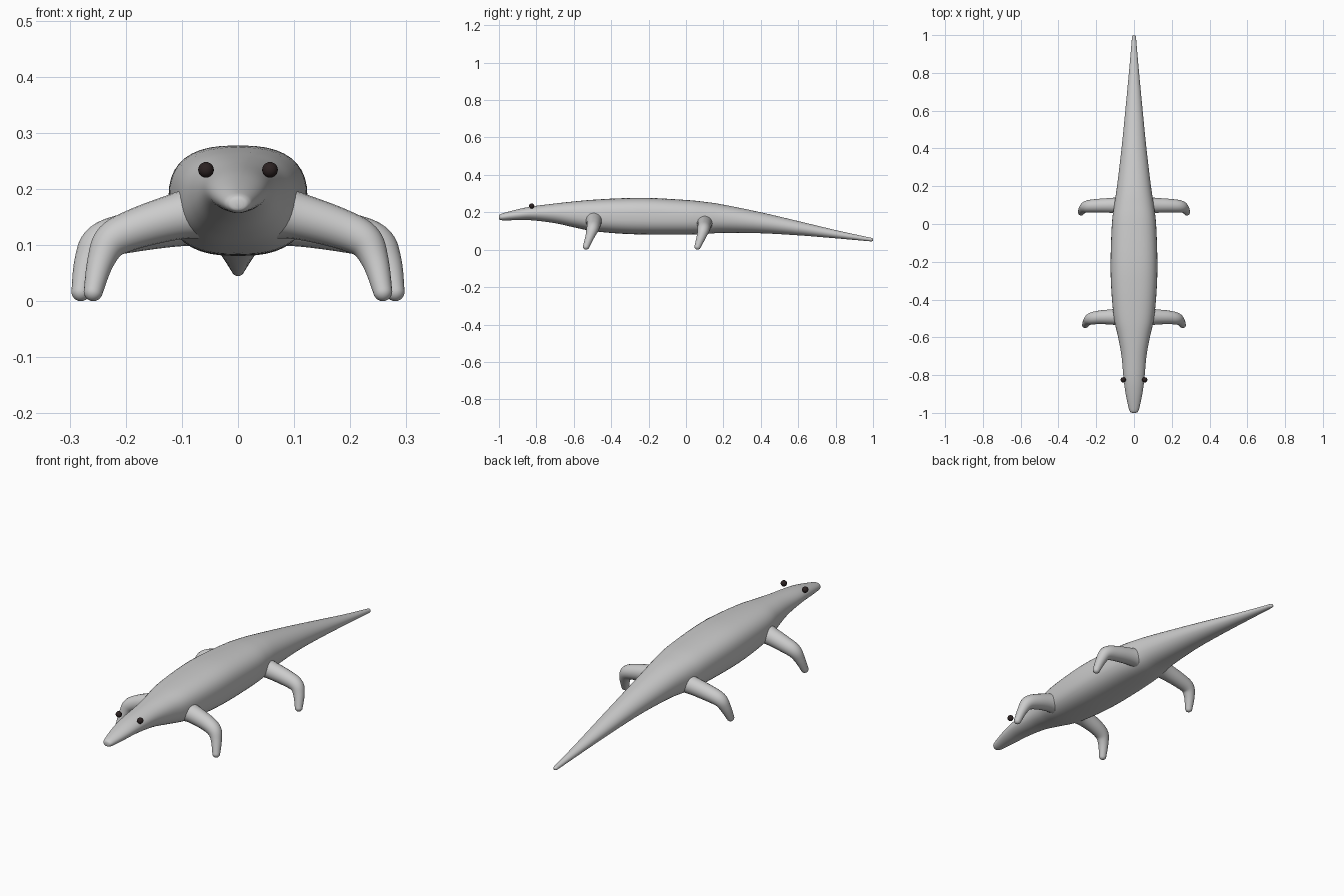
import bpy, bmesh, math
from mathutils import Vector

cube = bpy.data.objects.get("Cube")
if cube:
    bpy.data.objects.remove(cube)


def material(name, colour):
    m = bpy.data.materials.new(name)
    m.use_nodes = True
    m.diffuse_color = colour
    m.node_tree.nodes["Principled BSDF"].inputs["Base Color"].default_value = colour
    return m


skin = material("pale grey skin", (0.6, 0.6, 0.6, 1))
eye_dark = material("dark brown eye", (0.025, 0.016, 0.016, 1))


def smooth_rows(rows, steps):
    """Catmull-Rom interpolation of rows of numbers."""
    out = []
    last = len(rows) - 1
    for i in range(last):
        p = [rows[max(0, min(last, i + k))] for k in (-1, 0, 1, 2)]
        for s in range(steps):
            t = s / steps
            out.append([b + 0.5 * t * (c - a + t * (2 * a - 5 * b + 4 * c - d
                        + t * (3 * (b - c) + d - a))) for a, b, c, d in zip(*p)])
    return out + [list(rows[-1])]


def loft(name, rings, mat):
    """Skin a list of closed rings and cap both ends."""
    bm = bmesh.new()
    loops = [[bm.verts.new(v) for v in ring] for ring in rings]
    n = len(loops[0])
    for a, b in zip(loops, loops[1:]):
        for i in range(n):
            j = (i + 1) % n
            bm.faces.new((a[i], a[j], b[j], b[i]))
    bm.faces.new(loops[0])
    bm.faces.new(loops[-1])
    bmesh.ops.recalc_face_normals(bm, faces=bm.faces)
    for f in bm.faces:
        f.smooth = True
    mesh = bpy.data.meshes.new(name)
    bm.to_mesh(mesh)
    bm.free()
    mesh.materials.append(mat)
    obj = bpy.data.objects.new(name, mesh)
    bpy.context.collection.objects.link(obj)
    return obj


def mirror(obj, centre):
    mod = obj.modifiers.new("mirror", "MIRROR")
    mod.mirror_object = centre


def spow(v, e):
    return math.copysign(abs(v) ** e, v)


# Body from snout to tail tip: y, half width, bottom, top, squareness
stations = [
    (-1.0, 0.008, 0.165, 0.181, 2), (-0.995, 0.019, 0.16, 0.188, 2),
    (-0.975, 0.028, 0.157, 0.196, 2), (-0.9, 0.044, 0.158, 0.216, 2),
    (-0.82, 0.055, 0.157, 0.232, 2), (-0.7, 0.066, 0.142, 0.247, 2.1),
    (-0.6, 0.084, 0.12, 0.258, 2.3), (-0.5, 0.106, 0.1, 0.267, 2.5),
    (-0.35, 0.12, 0.086, 0.275, 2.6), (-0.2, 0.124, 0.081, 0.277, 2.6),
    (0, 0.117, 0.081, 0.266, 2.5), (0.1, 0.105, 0.084, 0.256, 2.4),
    (0.2, 0.09, 0.09, 0.241, 2.2), (0.4, 0.066, 0.088, 0.2, 2),
    (0.6, 0.046, 0.077, 0.153, 2), (0.8, 0.027, 0.061, 0.105, 2),
    (0.96, 0.013, 0.047, 0.07, 2), (0.993, 0.01, 0.045, 0.063, 2),
    (1.0, 0.004, 0.05, 0.058, 2)]
SIDES = 40
body_rings = []
for y, w, low, high, square in smooth_rows(stations, 5):
    mid, half = (low + high) / 2, (high - low) / 2
    ring = []
    for i in range(SIDES):
        a = math.tau * i / SIDES
        ring.append((w * spow(math.cos(a), 2 / square), y,
                     mid + half * spow(math.sin(a), 2 / square)))
    body_rings.append(ring)
body = loft("body", body_rings, skin)


# Legs: tapered tubes with rounded feet, mirrored to the other side
def leg(name, path):
    rows = smooth_rows(path, 6)
    points = [Vector(r[:3]) for r in rows]
    radii = [r[3] for r in rows]
    down = (points[-1] - points[-2]).normalized()
    foot, foot_r = points[-1], radii[-1]
    for k in range(1, 7):
        a = math.pi / 2 * k / 6.3
        points.append(foot + down * foot_r * math.sin(a))
        radii.append(foot_r * math.cos(a))
    rings = []
    for i, (p, r) in enumerate(zip(points, radii)):
        t = (points[min(i + 1, len(points) - 1)] - points[max(i - 1, 0)]).normalized()
        side = Vector((0, 1, 0))
        side = (side - t * side.dot(t)).normalized()
        up = t.cross(side)
        rings.append([p + r * (math.cos(math.tau * k / 20) * side
                               + math.sin(math.tau * k / 20) * up) for k in range(20)])
    mirror(loft(name, rings, skin), body)


leg("front_legs", [(0.05, -0.492, 0.162, 0.052), (0.105, -0.492, 0.152, 0.042),
                   (0.18, -0.494, 0.13, 0.036), (0.225, -0.501, 0.108, 0.032),
                   (0.245, -0.514, 0.07, 0.024), (0.258, -0.534, 0.017, 0.017)])
leg("rear_legs", [(0.04, 0.1, 0.146, 0.05), (0.1, 0.099, 0.139, 0.041),
                  (0.19, 0.097, 0.123, 0.036), (0.245, 0.093, 0.106, 0.032),
                  (0.267, 0.082, 0.07, 0.025), (0.28, 0.062, 0.017, 0.017)])

# Eyes: small beads at the sides of the head
bpy.ops.mesh.primitive_uv_sphere_add(segments=20, ring_count=12, radius=0.014)
eyes = bpy.context.object
eyes.name = "eyes"
eyes.location = (0.057, -0.825, 0.234)
eyes.data.materials.append(eye_dark)
bpy.ops.object.shade_smooth()
mirror(eyes, body)
